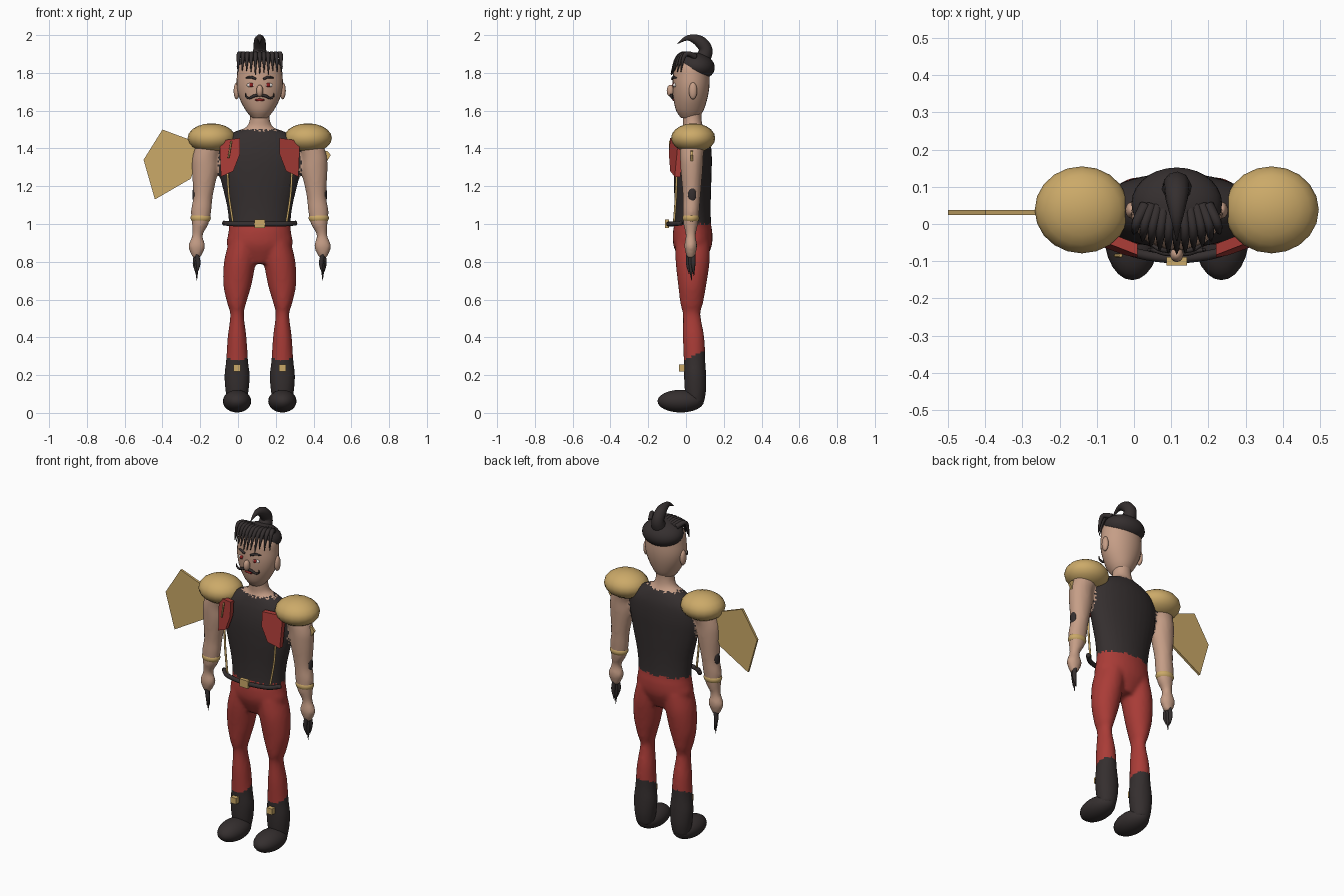
import bpy, bmesh, math, random
from mathutils import Vector, Matrix

random.seed(4)
CENTRE = 0.115  # the figure stands beside the middle because of the side fin
if "Cube" in bpy.data.objects:
    bpy.data.objects.remove(bpy.data.objects["Cube"], do_unlink=True)


def material(name, rgb):
    m = bpy.data.materials.new(name)
    m.use_nodes = True
    m.diffuse_color = (*rgb, 1)
    bsdf = m.node_tree.nodes["Principled BSDF"]
    bsdf.inputs["Base Color"].default_value = (*rgb, 1)
    bsdf.inputs["Roughness"].default_value = 0.7
    return m


SKIN = material("skin", (0.56, 0.34, 0.24))
BLACK = material("charcoal", (0.035, 0.028, 0.028))
RED = material("red cloth", (0.40, 0.045, 0.038))
GOLD = material("gold", (0.60, 0.40, 0.14))
WHITE = material("eye white", (0.75, 0.70, 0.66))
IRIS = material("dark red", (0.28, 0.015, 0.015))


def finish(bm, name, *mats, smooth=True):
    bmesh.ops.recalc_face_normals(bm, faces=bm.faces)
    me = bpy.data.meshes.new(name)
    bm.to_mesh(me)
    bm.free()
    for m in mats:
        me.materials.append(m)
    me.polygons.foreach_set("use_smooth", [smooth] * len(me.polygons))
    ob = bpy.data.objects.new(name, me)
    ob.location.x = CENTRE
    bpy.context.collection.objects.link(ob)
    return ob


def spline(keys, steps=5):
    """Smooth path through keys of any dimension."""
    k = [Vector(p) for p in keys]
    k = [k[0]] + k + [k[-1]]
    out = []
    for a, b, c, d in zip(k, k[1:], k[2:], k[3:]):
        for i in range(steps):
            t = i / steps
            out.append(b + (c - a) * (t / 2) + (a * 2 - b * 5 + c * 4 - d) * (t * t / 2)
                       + (b * 3 - a - c * 3 + d) * (t ** 3 / 2))
    return out + [k[-1]]


def loft(bm, keys, sides=28):
    """Elliptical rings from keys of (z, x, y, x radius, y radius)."""
    rings = []
    for z, x, y, rx, ry in spline(keys):
        angles = [math.tau * i / sides for i in range(sides)]
        rings.append([bm.verts.new((x + rx * math.cos(a), y + ry * math.sin(a), z)) for a in angles])
    for lo, hi in zip(rings, rings[1:]):
        for i in range(sides):
            j = (i + 1) % sides
            bm.faces.new((lo[i], lo[j], hi[j], hi[i]))
    bm.faces.new(rings[0][::-1])
    bm.faces.new(rings[-1])


def ball(name, mat, pos, radii, tilt=0, segs=24):
    bm = bmesh.new()
    bmesh.ops.create_uvsphere(bm, u_segments=segs, v_segments=segs // 2, radius=1)
    bm.transform(Matrix.Translation(pos) @ Matrix.Rotation(tilt, 4, "X") @ Matrix.Diagonal((*radii, 1)))
    return finish(bm, name, mat)


def box(name, mat, pos, size):
    bm = bmesh.new()
    bmesh.ops.create_cube(bm, size=1)
    bm.transform(Matrix.Translation(pos) @ Matrix.Diagonal((*size, 1)))
    return finish(bm, name, mat, smooth=False)


def plate(name, mat, points, depth):
    bm = bmesh.new()
    face = bm.faces.new([bm.verts.new(p) for p in points])
    moved = bmesh.ops.extrude_face_region(bm, geom=[face])["geom"]
    bmesh.ops.translate(bm, vec=(0, depth, 0), verts=[v for v in moved if isinstance(v, bmesh.types.BMVert)])
    return finish(bm, name, mat, smooth=False)


def tube(name, mat, keys):
    """Round tapering rod through keys of (x, y, z, radius)."""
    bm = bmesh.new()
    path = spline(keys)
    rings = []
    for i, p in enumerate(path):
        along = path[min(i + 1, len(path) - 1)].xyz - path[max(i - 1, 0)].xyz
        side = along.cross(Vector((0.31, 0.2, 0.1)) if abs(along.normalized().x) < 0.7 else Vector((0, 0, 1))).normalized()
        up = along.cross(side).normalized()
        rings.append([bm.verts.new(p.xyz + p.w * (side * math.cos(a) + up * math.sin(a)))
                      for a in (math.tau * n / 10 for n in range(10))])
    for lo, hi in zip(rings, rings[1:]):
        for i in range(10):
            bm.faces.new((lo[i], lo[i - 1], hi[i - 1], hi[i]))
    bm.faces.new(rings[0])
    bm.faces.new(rings[-1])
    return finish(bm, name, mat)


# Body: trunk, legs and arms fused into one skin
bm = bmesh.new()
loft(bm, [(.79, 0, .035, .08, .06), (.88, 0, .035, .17, .10), (.95, 0, .035, .167, .105),
          (1.0, 0, .035, .163, .098), (1.1, 0, .035, .175, .096), (1.25, 0, .035, .21, .1),
          (1.35, 0, .037, .222, .1), (1.43, 0, .04, .205, .09), (1.485, 0, .04, .14, .07),
          (1.51, 0, .038, .075, .055), (1.55, 0, .033, .054, .05), (1.61, 0, .033, .052, .05)])
for s in (-1, 1):
    leg = [(.05, .12, .05, .05, .045), (.12, .12, .05, .062, .057), (.2, .12, .048, .067, .059),
           (.28, .12, .045, .058, .057), (.4, .12, .04, .05, .057), (.52, .12, .03, .036, .047),
           (.58, .122, .03, .05, .06), (.68, .118, .033, .075, .075), (.8, .105, .035, .084, .09),
           (.9, .085, .035, .08, .09)]
    arm = [(.82, .335, .025, .02, .02), (.88, .333, .025, .045, .034), (.94, .33, .025, .028, .027),
           (1.0, .315, .025, .044, .039), (1.07, .31, .027, .054, .044), (1.15, .30, .03, .052, .047),
           (1.28, .29, .03, .069, .058), (1.36, .285, .03, .07, .062), (1.44, .25, .035, .075, .065),
           (1.5, .22, .04, .04, .04)]
    for limb in (leg, arm):
        loft(bm, [(z, s * x, y, rx, ry) for z, x, y, rx, ry in limb])
body = finish(bm, "body", SKIN, BLACK, RED)
remesh = body.modifiers.new("fuse", "REMESH")
remesh.mode = "VOXEL"
remesh.voxel_size = 0.011
remesh.use_smooth_shade = True
relax = body.modifiers.new("relax", "SMOOTH")
relax.iterations = 4
fused = bpy.data.meshes.new_from_object(body.evaluated_get(bpy.context.evaluated_depsgraph_get()))
body.modifiers.clear()
body.data = fused
fused.materials.clear()
for m in (SKIN, BLACK, RED):
    fused.materials.append(m)
# Clothes: boots, trousers and vest with ragged edges
for p in fused.polygons:
    x, y, z = p.center
    rag = random.uniform(-.008, .008)
    p.use_smooth = True
    if abs(x) > .217 + rag or z > 1.5 + rag:
        p.material_index = 0
    elif z < .285 + .45 * y or z > 1.0 + rag:
        p.material_index = 1
    else:
        p.material_index = 2

# Head
bm = bmesh.new()
loft(bm, [(1.56, 0, .02, .04, .045), (1.6, 0, .02, .073, .072), (1.66, 0, .023, .105, .089),
          (1.72, 0, .026, .121, .097), (1.78, 0, .028, .121, .097), (1.84, 0, .03, .11, .09),
          (1.88, 0, .03, .06, .05)])
finish(bm, "head", SKIN)
ball("nose", SKIN, (0, -.082, 1.705), (.018, .02, .032))
ball("mouth", IRIS, (0, -.063, 1.657), (.026, .008, .007))

# Hair: cap, topknot and fringe
ball("hair_cap", BLACK, (0, .055, 1.835), (.122, .098, .072), -.15, 28)
tube("topknot", BLACK, [(0, .08, 1.86, .045), (0, .105, 1.92, .036), (0, .07, 1.968, .031),
                        (0, .01, 1.985, .015), (0, -.045, 1.955, .002)])
for i in range(11):
    x = (i - 5) * .0225
    edge = (x / .12) ** 2
    tube("fringe_strand", BLACK, [(x * .75, .05, 1.885, .016), (x * .95, -.01 + .02 * edge, 1.902, .013),
                                  (x, -.05 + .04 * edge, 1.875, .010),
                                  (x * 1.03, -.08 + .06 * edge, 1.80 + random.uniform(-.012, .012), .002)])

# Belt and buckle
tube("belt", BLACK, [(-.19, -.025, 1.005, .013), (-.13, -.072, 1.0, .013), (0, -.093, 1.0, .013),
                     (.13, -.072, 1.0, .013), (.19, -.025, 1.005, .013)])
box("belt_buckle", GOLD, (0, -.1, 1.002), (.056, .022, .046))

for s, side in ((-1, "right_"), (1, "left_")):
    # Face
    ball(side + "ear", SKIN, (s * .122, .037, 1.705), (.016, .022, .045))
    ball(side + "eye", WHITE, (s * .045, -.058, 1.735), (.024, .012, .012))
    ball(side + "iris", IRIS, (s * .045, -.066, 1.736), (.011, .007, .011))
    tube(side + "brow", BLACK, [(s * .02, -.073, 1.768, .006), (s * .048, -.066, 1.778, .007), (s * .075, -.05, 1.772, .003)])
    tube(side + "moustache", BLACK, [(0, -.078, 1.683, .008), (s * .03, -.078, 1.678, .008),
                                     (s * .055, -.072, 1.666, .006), (s * .073, -.07, 1.675, .005),
                                     (s * .074, -.073, 1.692, .002)])
    # Armour, wristband and elbow guard
    ball(side + "shoulder_guard", GOLD, (s * .255, .038, 1.455), (.127, .117, .078), 0, 20)
    ball(side + "wristband", GOLD, (s * .3125, .026, 1.032), (.054, .045, .034))
    ball(side + "elbow_guard", BLACK, (s * .343, .032, 1.155), (.014, .022, .045))
    # Claws
    for j, tip in enumerate((.735, .70, .725)):
        y = .025 + (j - 1) * .013
        tube(side + "claw", BLACK, [(s * .335, y, .845, .011), (s * (.325 + .009 * j), y, .79, .012),
                                    (s * .333, y + .004, tip, .001)])
    # Vest lapel and cord
    outline = [(.213, 1.44), (.105, 1.455), (.105, 1.37), (.14, 1.28), (.205, 1.25)]
    plate(side + "lapel", RED, [(s * x, -.10 + .4 * (x - .105) + .08 * (z - 1.25), z) for x, z in outline], .03)
    tube(side + "cord", GOLD, [(s * .17, -.05, 1.27, .006), (s * .163, -.053, 1.15, .006), (s * .142, -.063, 1.01, .006)])
    # Shoe and boot buckle
    ball(side + "shoe", BLACK, (s * .12, -.028, .062), (.075, .123, .06))
    box(side + "boot_buckle", GOLD, (s * .12, -.022, .237), (.036, .03, .036))

# Side fins and lapel pin
plate("right_fin", GOLD, [(-.515, .024, 1.5), (-.615, .024, 1.34), (-.555, .024, 1.13),
                          (-.365, .024, 1.24), (-.3, .024, 1.42)], .014)
plate("left_fin", GOLD, [(.3, .024, 1.4), (.36, .024, 1.385), (.376, .024, 1.365), (.34, .024, 1.305)], .014)
tube("lapel_pin", GOLD, [(-.15, -.085, 1.44, .005), (-.165, -.085, 1.35, .005)])
